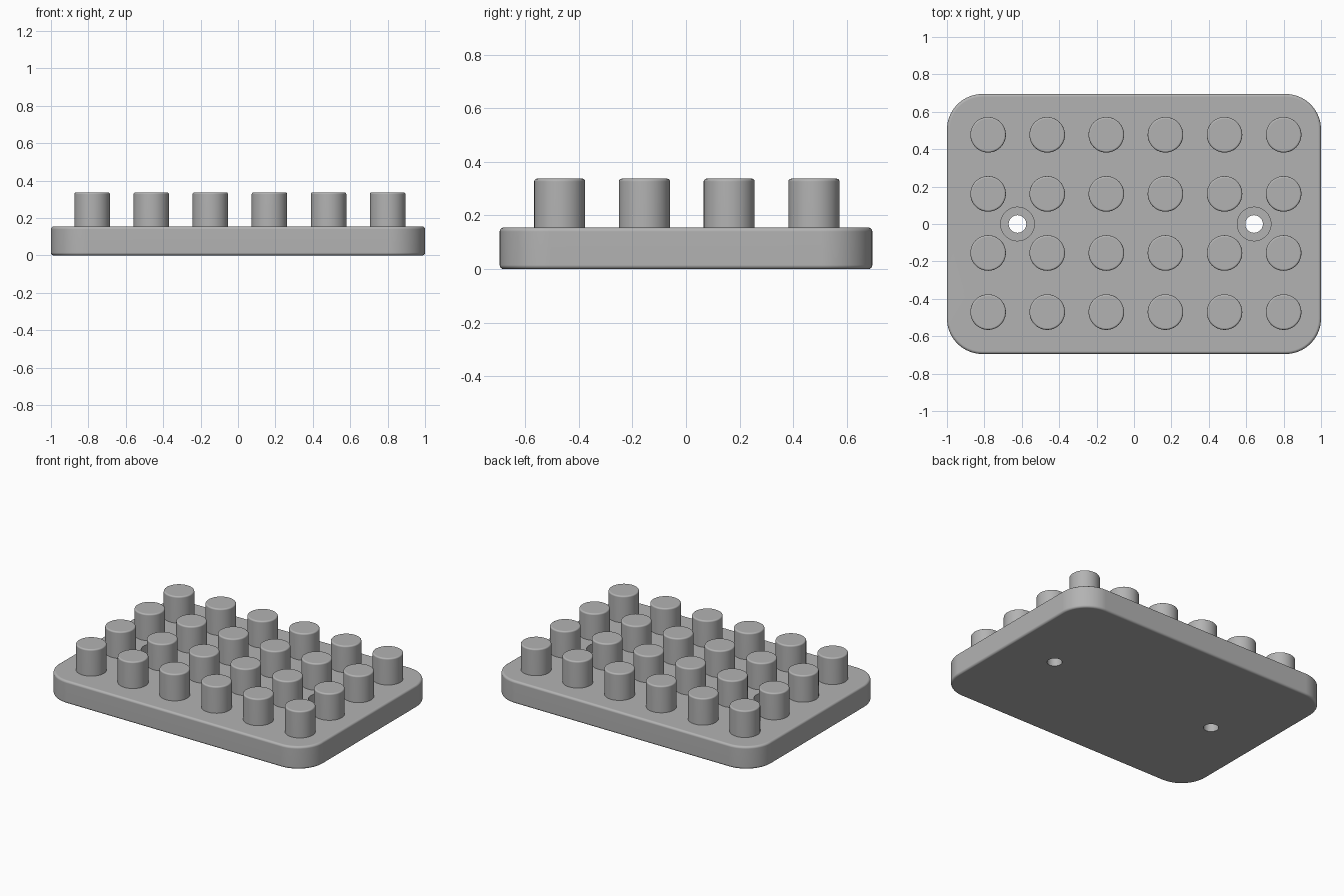
import bpy, bmesh
from math import radians

WIDTH, DEPTH, THICK = 2.0, 1.39, 0.155
CORNER, FILLET = 0.19, 0.015
PITCH, PEG_R, PEG_TOP = 0.316, 0.095, 0.337
PEG_X, PEG_Y = 0.01, 0.003            # centre of the peg grid
HOLE_X = (-0.623, 0.642)

if "Cube" in bpy.data.objects:
    bpy.data.objects.remove(bpy.data.objects["Cube"])

grey = bpy.data.materials.new("plain_grey")
grey.use_nodes = True
COLOUR = (0.45, 0.45, 0.45, 1)
grey.diffuse_color = COLOUR
grey.node_tree.nodes["Principled BSDF"].inputs["Base Color"].default_value = COLOUR


def make_object(name, bm):
    mesh = bpy.data.meshes.new(name)
    bm.to_mesh(mesh)
    bm.free()
    mesh.materials.append(grey)
    obj = bpy.data.objects.new(name, mesh)
    bpy.context.collection.objects.link(obj)
    return obj


def activate(obj):
    bpy.ops.object.select_all(action="DESELECT")
    obj.select_set(True)
    bpy.context.view_layer.objects.active = obj


def smooth(obj):
    activate(obj)
    bpy.ops.object.shade_smooth_by_angle(angle=radians(35))
    weighted = obj.modifiers.new("even_shading", "WEIGHTED_NORMAL")
    weighted.keep_sharp = True


def cylinder(name, radius, bottom, top, location=(0, 0), rounding=0):
    bm = bmesh.new()
    bmesh.ops.create_cone(bm, cap_ends=True, segments=48, radius1=radius,
                          radius2=radius, depth=top - bottom)
    bmesh.ops.translate(bm, vec=(0, 0, (top + bottom) / 2), verts=bm.verts)
    if rounding:
        rim = [e for e in bm.edges if all(v.co.z > top - 0.001 for v in e.verts)]
        bmesh.ops.bevel(bm, geom=rim, offset=rounding, segments=4,
                        profile=0.5, affect="EDGES")
    obj = make_object(name, bm)
    obj.location = (*location, 0)
    return obj


# Base plate with rounded corners and softened rims
bm = bmesh.new()
bmesh.ops.create_cube(bm, size=1)
bmesh.ops.scale(bm, vec=(WIDTH, DEPTH, THICK), verts=bm.verts)
bmesh.ops.translate(bm, vec=(0, 0, THICK / 2), verts=bm.verts)
upright = [e for e in bm.edges if abs(e.verts[0].co.z - e.verts[1].co.z) > 0.1]
bmesh.ops.bevel(bm, geom=upright, offset=CORNER, segments=16,
                profile=0.5, affect="EDGES")
rims = [e for e in bm.edges if abs(e.verts[0].co.z - e.verts[1].co.z) < 0.001]
bmesh.ops.bevel(bm, geom=rims, offset=FILLET, segments=4,
                profile=0.5, affect="EDGES")
plate = make_object("base_plate", bm)

# Screw holes, each with a wider flat-bottomed recess on top
for x in HOLE_X:
    for radius, bottom in ((0.047, -0.1), (0.09, 0.08)):
        cutter = cylinder("hole_cutter", radius, bottom, THICK + 0.1, (x, 0))
        cutter.hide_render = True
        cut = plate.modifiers.new("hole", "BOOLEAN")
        cut.operation = "DIFFERENCE"
        cut.solver = "EXACT"
        cut.object = cutter
        activate(plate)
        bpy.ops.object.modifier_apply(modifier=cut.name)
        bpy.data.objects.remove(cutter)
smooth(plate)

# Grid of pegs, six across and four deep
for row in range(4):
    for column in range(6):
        place = (PEG_X + (column - 2.5) * PITCH, PEG_Y + (row - 1.5) * PITCH)
        peg = cylinder(f"peg_{row + 1}_{column + 1}", PEG_R, THICK - 0.02,
                       PEG_TOP, place, rounding=0.01)
        smooth(peg)
